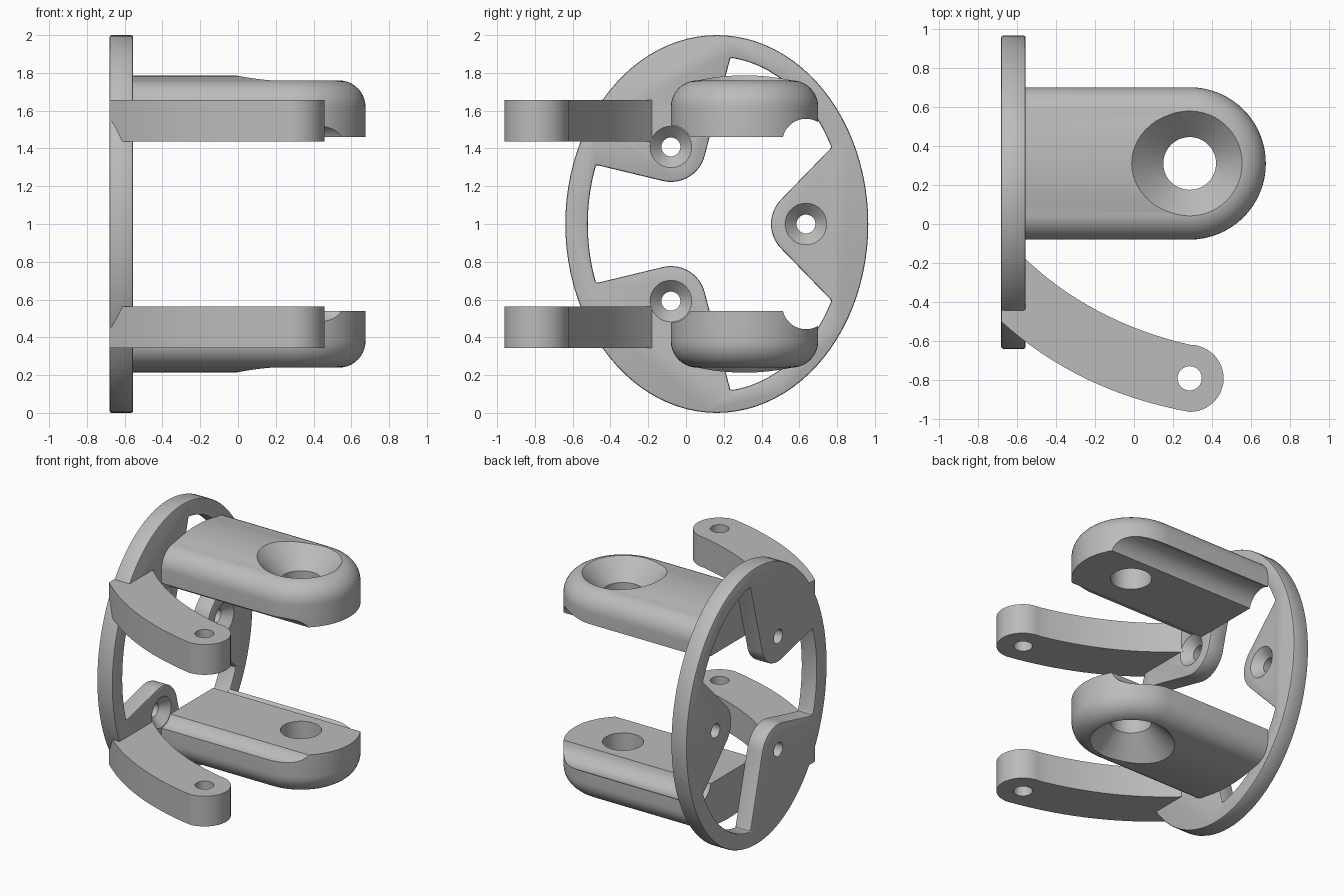
import bpy, bmesh, math
from mathutils import Vector

cube = bpy.data.objects.get("Cube")
if cube:
    bpy.data.objects.remove(cube)

grey = bpy.data.materials.new("plain grey")
grey.use_nodes = True
grey.diffuse_color = (0.5, 0.5, 0.5, 1)
grey.node_tree.nodes["Principled BSDF"].inputs["Base Color"].default_value = (0.5, 0.5, 0.5, 1)


def loft(name, loops):
    """Closed solid through a list of equal-length point loops."""
    bm = bmesh.new()
    rings = [[bm.verts.new(p) for p in loop] for loop in loops]
    n = len(rings[0])
    for a, b in zip(rings, rings[1:]):
        for i in range(n):
            j = (i + 1) % n
            bm.faces.new((a[i], a[j], b[j], b[i]))
    bm.faces.new(rings[0][::-1])
    bm.faces.new(rings[-1])
    bmesh.ops.recalc_face_normals(bm, faces=bm.faces)
    mesh = bpy.data.meshes.new(name)
    bm.to_mesh(mesh)
    bm.free()
    obj = bpy.data.objects.new(name, mesh)
    bpy.context.collection.objects.link(obj)
    mesh.materials.append(grey)
    return obj


def arc(cx, cy, rx, ry, start, end, n):
    return [(cx + rx * math.cos(start + (end - start) * i / n),
             cy + ry * math.sin(start + (end - start) * i / n)) for i in range(n + 1)]


def lathe(axis, c, profile, n=48):
    """Turned solid; profile holds (position along axis, radius)."""
    loops = []
    for h, r in profile:
        ring = arc(*c, r, r, 0, 2 * math.pi, n)[:-1]
        loops.append([(h, u, v) if axis == "x" else (u, v, h) for u, v in ring])
    return loft("cutter", loops)


def apply(obj, mod):
    bpy.context.view_layer.objects.active = obj
    bpy.ops.object.modifier_apply(modifier=mod.name)


def cut(obj, cutter):
    cutter.hide_render = True
    mod = obj.modifiers.new("cut", "BOOLEAN")
    mod.operation, mod.solver, mod.object = "DIFFERENCE", "EXACT", cutter
    apply(obj, mod)
    bpy.data.objects.remove(cutter)


def smooth(obj):
    bpy.ops.object.select_all(action="DESELECT")
    obj.select_set(True)
    bpy.context.view_layer.objects.active = obj
    bpy.ops.object.shade_smooth_by_angle(angle=math.radians(30))


# Oval plate: inner oval opening with three rounded screw tabs left standing
BACK, FRONT = -0.68, -0.555
CY, CZ = 0.163, 1.0
TAB_R = 0.185
tabs = [(0.635, 1.0), (-0.08, 1.408), (-0.08, 0.592)]


def tangent(p, c, side):
    """Angle on the tab circle where the line from p touches it."""
    d = Vector(p) - Vector(c)
    return math.atan2(d.y, d.x) + side * math.acos(TAB_R / d.length)


def oval_angle(p):
    return math.atan2((p[1] - CZ) / 0.885, (p[0] - CY) / 0.683)


upper, side, right = (0.235, 1.877), (-0.48, 1.315), (0.77, 1.405)
flip = lambda p: (p[0], 2 - p[1])
# corner pairs that bound each tab, in counter-clockwise order
bounds = [(flip(right), right), (upper, side), (flip(side), flip(upper))]
opening = []
for k, (c, (p, q)) in enumerate(zip(tabs, bounds)):
    a, b = tangent(p, c, -1), tangent(q, c, 1)
    while b > a:
        b -= 2 * math.pi
    opening += arc(*c, TAB_R, TAB_R, a, b, 20)
    s, e = oval_angle(q), oval_angle(bounds[(k + 1) % 3][0])
    while e < s:
        e += 2 * math.pi
    opening += arc(CY, CZ, 0.683, 0.885, s, e, 24)

outer = arc(CY, CZ, 0.802, 1.0, 0, 2 * math.pi, 96)[:-1]
plate = loft("oval_plate", [[(x, y, z) for y, z in outer] for x in (BACK, FRONT)])
cut(plate, loft("cutter", [[(x, y, z) for y, z in opening] for x in (BACK - 0.1, FRONT + 0.1)]))
bevel = plate.modifiers.new("edge", "BEVEL")
bevel.width, bevel.segments = 0.01, 2
bevel.limit_method, bevel.angle_limit = "ANGLE", math.radians(50)
apply(plate, bevel)
for c in tabs:
    cut(plate, lathe("x", c, [(BACK - 0.05, 0.05), (FRONT - 0.06, 0.05),
                              (FRONT, 0.11), (FRONT + 0.05, 0.16)]))
smooth(plate)

# Wide arms and curved brackets, each mirrored from top to bottom
AX, AY, HALF = 0.285, 0.31, 0.39
FIL = 0.14


def stadium(w, z):
    pts = [(-0.558, AY - w)] + arc(AX, AY, w, w, -math.pi / 2, math.pi / 2, 32) + [(-0.558, AY + w)]
    return [(x, y, z) for x, y in pts]


bracket = (arc(0.285, -0.79, 0.174, 0.172, -math.pi / 2, math.pi / 2, 24))


def curve(p0, p1, p2, n=16):
    """Curve from p0 to p2 passing through p1 halfway."""
    a, m, b = Vector(p0), Vector(p1), Vector(p2)
    h = 2 * m - (a + b) / 2
    return [tuple((1 - t) ** 2 * a + 2 * t * (1 - t) * h + t * t * b)
            for t in (i / n for i in range(1, n + 1))]


bracket += curve(bracket[-1], (-0.177, -0.449), (-0.56, -0.175))
bracket += [(-0.679, -0.175), (-0.679, -0.5)]
bracket += curve((-0.679, -0.5), (-0.24, -0.795), bracket[0])[:-1]

for label, up in (("upper", True), ("lower", False)):
    zz = lambda z: z if up else 2 - z

    # arm: straight wall, round fillet, gently domed top
    loops = [stadium(HALF, zz(1.46))]
    for i in range(11):
        t = math.pi / 2 * i / 10
        loops.append(stadium(HALF - FIL * (1 - math.cos(t)), zz(1.62 + FIL * math.sin(t))))
    flat = HALF - FIL
    for i in range(1, 7):
        w = flat * (1 - i / 6.3)
        loops.append(stadium(w, zz(1.76 + 0.027 * (1 - (w / flat) ** 2))))
    arm = loft(label + "_arm", loops)

    # countersunk hole and two screwdriver grooves on the inner face
    cut(arm, lathe("z", (AX, AY), [(zz(1.3), 0.135), (zz(1.625), 0.135),
                                   (zz(1.765), 0.275), (zz(1.865), 0.375)]))
    for y, z, r in ((0.635, 1.432, 0.125), (-0.08, 1.408, 0.115)):
        cut(arm, lathe("x", (y, zz(z)), [(-0.8, r), (0.9, r)]))
    smooth(arm)

    # curved bracket with a pivot hole
    hook = loft(label + "_curved_bracket",
                [[(x, y, zz(z)) for x, y in bracket] for z in (1.438, 1.656)])
    cut(hook, lathe("z", (0.285, -0.79), [(zz(1.3), 0.062), (zz(1.8), 0.062)], 32))
    smooth(hook)
